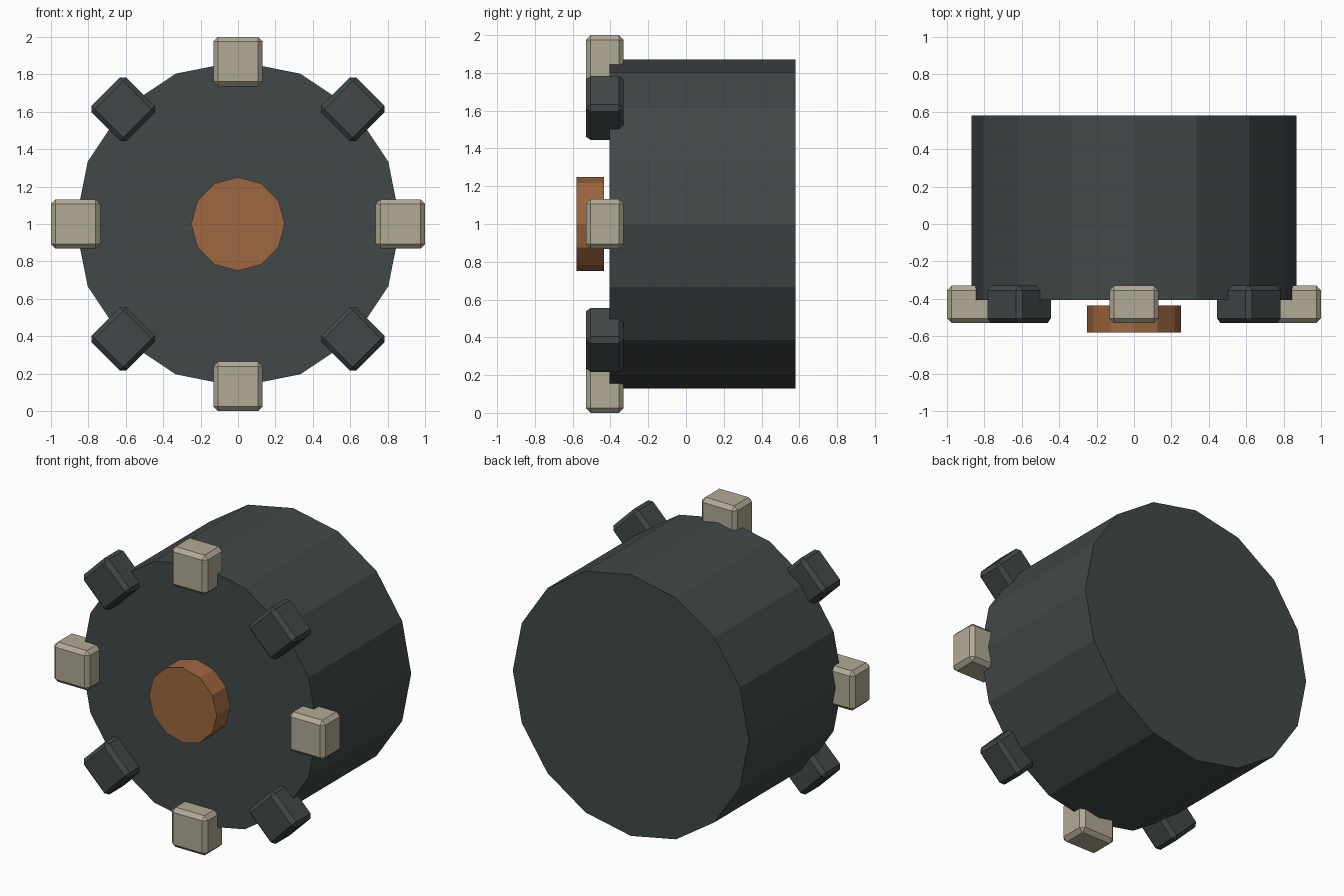
import bpy, bmesh, math
from mathutils import Matrix

if "Cube" in bpy.data.objects:
    bpy.data.objects.remove(bpy.data.objects["Cube"])


def material(name, rgb):
    m = bpy.data.materials.new(name)
    m.diffuse_color = (*rgb, 1)
    m.use_nodes = True
    m.node_tree.nodes["Principled BSDF"].inputs["Base Color"].default_value = m.diffuse_color
    return m


dark = material("dark_slate", (0.053, 0.064, 0.064))
cream = material("stone_beige", (0.44, 0.40, 0.30))
copper = material("copper_brown", (0.34, 0.136, 0.05))

CENTRE_Z = 1.0


def finish(name, bm, mat):
    bmesh.ops.recalc_face_normals(bm, faces=bm.faces)
    mesh = bpy.data.meshes.new(name)
    bm.to_mesh(mesh)
    bm.free()
    mesh.materials.append(mat)
    ob = bpy.data.objects.new(name, mesh)
    bpy.context.collection.objects.link(ob)
    return ob


def disc(name, sides, radius, y0, y1, mat):
    """Flat-sided cylinder along y with a corner at the top."""
    bm = bmesh.new()
    ring = []
    for i in range(sides):
        a = 2 * math.pi * i / sides
        ring.append(bm.verts.new((radius * math.sin(a), y0,
                                  CENTRE_Z + radius * math.cos(a))))
    front = bm.faces.new(ring)
    # keep the front cap and extrude a closed solid backwards
    back = [bm.verts.new((v.co.x, y1, v.co.z)) for v in ring]
    bm.faces.new(back[::-1])
    for i in range(sides):
        j = (i + 1) % sides
        bm.faces.new((ring[i], back[i], back[j], ring[j]))
    return finish(name, bm, mat)


def block(name, angle, mat):
    """Chamfered block on the rim, turned to face outwards."""
    bm = bmesh.new()
    bmesh.ops.create_cube(bm, size=1)
    bmesh.ops.scale(bm, vec=(0.264, 0.2, 0.264), verts=bm.verts)
    bmesh.ops.bevel(bm, geom=bm.edges[:], offset=0.025, segments=1,
                    affect='EDGES')
    place = (Matrix.Translation((0, -0.43, CENTRE_Z))
             @ Matrix.Rotation(angle, 4, 'Y')
             @ Matrix.Translation((0, 0, 0.868)))
    bmesh.ops.transform(bm, matrix=place, verts=bm.verts)
    return finish(name, bm, mat)


# main drum and the floating hub plate in front of it
disc("drum", 16, 0.87, -0.405, 0.58, dark)
disc("hub", 12, 0.25, -0.58, -0.435, copper)

# rim blocks, alternating colours
for k in range(8):
    block(f"rim_block_{k + 1}", k * math.pi / 4, dark if k % 2 else cream)
